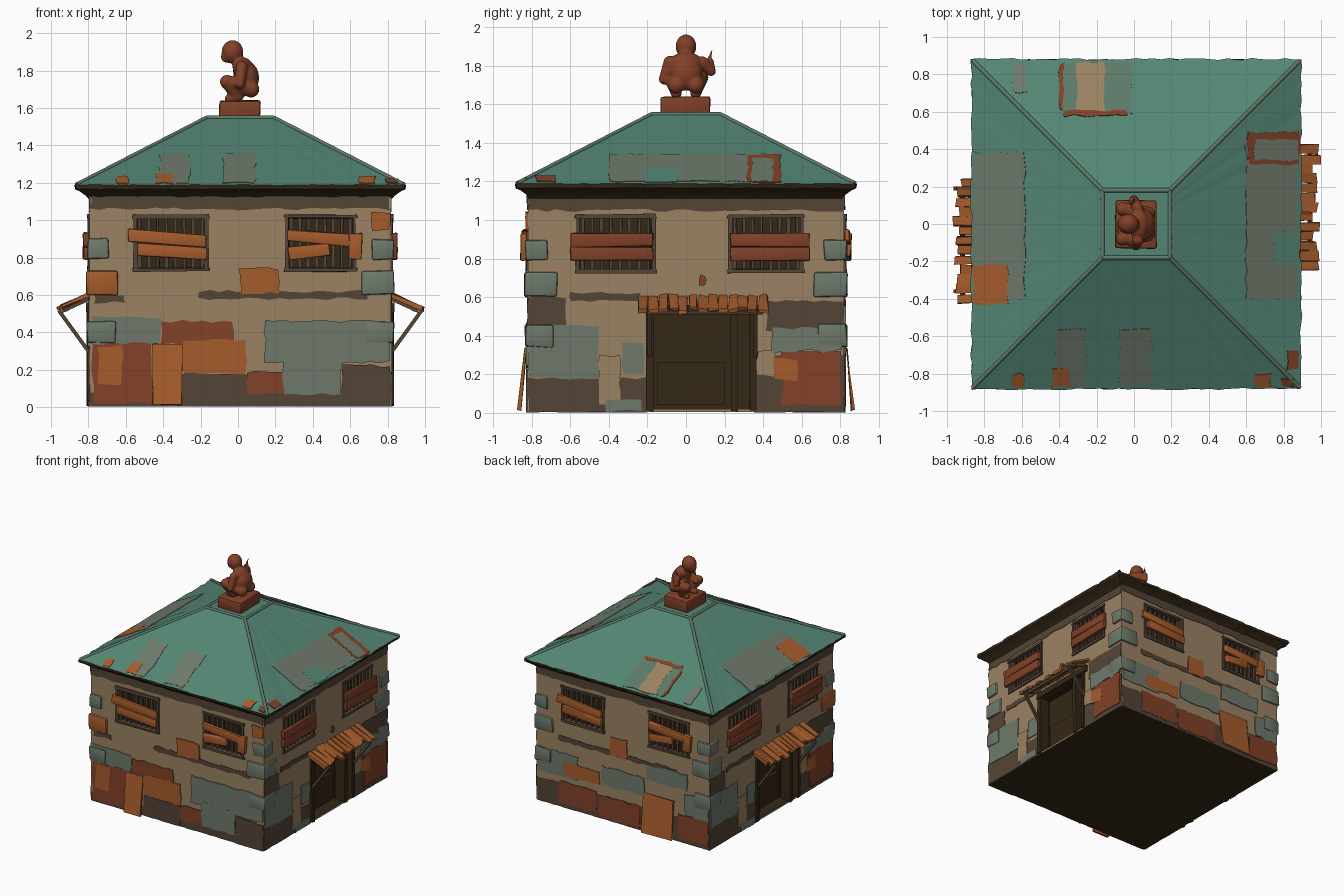
import bpy, bmesh, math, random
from mathutils import Matrix, Vector

random.seed(7)
if "Cube" in bpy.data.objects:
    bpy.data.objects.remove(bpy.data.objects["Cube"])


def linear(c):
    c /= 255
    return c / 12.92 if c < 0.04 else ((c + 0.055) / 1.055) ** 2.4


def material(name, r, g, b):
    m = bpy.data.materials.new(name)
    m.use_nodes = True
    m.diffuse_color = (linear(r), linear(g), linear(b), 1)
    node = m.node_tree.nodes["Principled BSDF"]
    node.inputs["Base Color"].default_value = m.diffuse_color
    node.inputs["Roughness"].default_value = 0.9
    return m


teal = material("roof teal", 84, 134, 116)
ridge_teal = material("ridge teal", 92, 122, 104)
tan = material("plaster tan", 154, 130, 99)
orange = material("rust orange", 166, 92, 44)
rust = material("dark rust", 130, 65, 40)
grey = material("weathered grey green", 110, 121, 107)
brown = material("mud brown", 84, 68, 54)
dark = material("shadow brown", 52, 40, 22)

HALF_X, HALF_Y, EAVE, PEAK = 0.805, 0.82, 1.19, 1.55
CENTRE = Matrix.Translation((0.012, 0, 0))
TILT = math.atan2(0.70, PEAK - EAVE)
SIDES = ["front", "right", "back", "left"]


def wall_frame(k):
    """Local x runs along the wall, y goes inward, z up."""
    depth = HALF_X if k % 2 else HALF_Y
    return CENTRE @ Matrix.Rotation(k * math.pi / 2, 4, "Z") @ Matrix.Translation((0, -depth, 0))


def roof_frame(k):
    """Local x runs along the eave, z up the slope."""
    return (CENTRE @ Matrix.Rotation(k * math.pi / 2, 4, "Z")
            @ Matrix.Translation((0, -0.88, EAVE)) @ Matrix.Rotation(-TILT, 4, "X"))


def finish(name, bm, *mats, smooth=None):
    bmesh.ops.recalc_face_normals(bm, faces=bm.faces)
    mesh = bpy.data.meshes.new(name)
    bm.to_mesh(mesh)
    bm.free()
    obj = bpy.data.objects.new(name, mesh)
    bpy.context.collection.objects.link(obj)
    for m in mats:
        mesh.materials.append(m)
    if smooth:
        bpy.context.view_layer.objects.active = obj
        bpy.ops.object.select_all(action="DESELECT")
        obj.select_set(True)
        bpy.ops.object.shade_smooth_by_angle(angle=math.radians(smooth))
    return obj


def add_box(bm, frame, u, y, z, roll=0, jitter=0):
    """Box from (low, high) ranges, rolled about its own centre in the wall plane."""
    mid = Vector([sum(r) / 2 for r in (u, y, z)])
    size = [r[1] - r[0] for r in (u, y, z)]
    mat = frame @ Matrix.Translation(mid) @ Matrix.Rotation(roll, 4, "Y") @ Matrix.Diagonal((*size, 1))
    verts = bmesh.ops.create_cube(bm, size=1, matrix=mat)["verts"]
    for v in verts:
        v.co += Vector([random.uniform(-jitter, jitter) for _ in range(3)])
    return verts


def bevel_all(bm, width):
    bmesh.ops.bevel(bm, geom=bm.edges[:], offset=width, segments=2, affect="EDGES", profile=0.5)


def plate(name, frame, mat, rect, layer):
    """Thin ragged patch lying on a wall or a roof slope."""
    u0, u1, z0, z1 = [n / 100 for n in rect]
    corners = [Vector(c) for c in ((u0, z0), (u1, z0), (u1, z1), (u0, z1))]
    bm = bmesh.new()
    verts = []
    for a, b in zip(corners, corners[1:] + corners[:1]):
        n = max(2, int((b - a).length / 0.05))
        for i in range(n):
            p = a.lerp(b, i / n) + Vector((random.uniform(-1, 1), random.uniform(-1, 1))) * 0.008
            verts.append(bm.verts.new(frame @ Vector((p.x, 0.004, max(p.y, 0.003)))))
    face = bm.faces.new(verts)
    out = frame.to_3x3() @ Vector((0, -0.007 - 0.0006 * layer, 0))
    top = bmesh.ops.extrude_face_region(bm, geom=[face])["geom"]
    bmesh.ops.translate(bm, vec=out, verts=[v for v in top if isinstance(v, bmesh.types.BMVert)])
    finish(name, bm, mat)


# Openings in each wall: along-wall range, height range, depth
WINDOWS = {0: [(-0.56, -0.18), (0.25, 0.61)], 1: [(-0.56, -0.17), (0.23, 0.60)]}
DOOR = (-0.19, 0.35)

# Walls with recessed windows and doors
bm = bmesh.new()
add_box(bm, CENTRE, (-HALF_X, HALF_X), (-HALF_Y, HALF_Y), (0.004, 1.15))
walls = finish("walls", bm, tan, dark)
bm = bmesh.new()
for k in range(4):
    for u in WINDOWS[k % 2]:
        add_box(bm, wall_frame(k), u, (-0.1, 0.06), (0.74, 1.02))
    if k % 2:
        add_box(bm, wall_frame(k), DOOR, (-0.1, 0.10), (0.02, 0.52))
cutter = finish("opening_cutter", bm, dark)
cutter.hide_render = True
mod = walls.modifiers.new("openings", "BOOLEAN")
mod.object, mod.operation, mod.solver = cutter, "DIFFERENCE", "EXACT"
bpy.context.view_layer.objects.active = walls
bpy.ops.object.modifier_apply(modifier=mod.name)
bpy.data.objects.remove(cutter)
for p in walls.data.polygons:
    c = p.center - CENTRE.translation
    inside = abs(c.x) < HALF_X - 0.005 and abs(c.y) < HALF_Y - 0.005
    p.material_index = int(inside)

# Wall patches, in hundredths: along the wall low, high, height low, high
FRONT = [
    (brown, -80, 80, 0, 8), (brown, -80, 80, 106, 113), (brown, -22, 68, 58, 62),
    (brown, -78, -62, 56, 60), (grey, -79, -43, 33, 48), (rust, -42, -4, 34, 46),
    (rust, -79, -47, 2, 34), (orange, -76, -63, 12, 33), (orange, -31, 3, 18, 36),
    (brown, -31, 3, 1, 18), (rust, 3, 25, 7, 19), (grey, 13, 80, 24, 46),
    (grey, 23, 54, 7, 27), (brown, 54, 80, 0, 22), (orange, 0, 21, 61, 74),
    (orange, 70, 80, 94, 104)]
BACK = [
    (brown, -80, 80, 0, 20), (brown, -80, 80, 106, 113), (brown, -60, 50, 56, 60),
    (grey, -79, -42, 26, 46), (orange, -55, -22, 28, 39), (rust, -60, -25, 4, 22),
    (rust, -22, 16, 2, 20), (grey, -20, 20, 30, 45), (orange, -12, 4, 56, 72),
    (grey, 22, 60, 45, 58), (rust, 52, 80, 4, 24), (grey, 58, 80, 24, 42)]
FLANK = [
    (brown, -82, -20, 0, 18), (brown, 36, 82, 0, 30), (brown, -82, 82, 105, 113),
    (brown, -82, -62, 44, 60), (brown, -60, -24, 58, 62), (brown, 42, 82, 42, 58),
    (grey, -81, -45, 18, 45), (grey, -33, -22, 20, 36), (tan, -45, -34, 5, 30),
    (grey, -42, -23, 1, 7), (tan, 37, 46, 19, 32), (rust, 50, 80, 4, 32),
    (orange, 46, 58, 17, 28), (grey, 45, 81, 32, 44), (rust, 7, 10, 66, 71)]
for k, patches in enumerate([FRONT, FLANK, BACK, FLANK]):
    for i, (mat, *rect) in enumerate(patches):
        plate(SIDES[k] + "_wall_patch", wall_frame(k), mat, rect, i)

# Corner stones wrapping both faces
for sx in (-1, 1):
    for sy in (-1, 1):
        for low, high, width in ((0.60, 0.73, 0.17), (0.79, 0.90, 0.12), (0.34, 0.46, 0.15)):
            bm = bmesh.new()
            x, y = sx * (HALF_X + 0.015), sy * (HALF_Y + 0.015)
            add_box(bm, CENTRE, sorted((x, x - sx * width)), sorted((y, y - sy * width)), (low, high), jitter=0.006)
            bevel_all(bm, 0.012)
            odd = (sx, sy) == (-1, -1) and low == 0.60
            finish("corner_stone", bm, orange if odd else grey, smooth=40)

# Window frames, bars and nailed boards
for k in range(4):
    frame = wall_frame(k)
    bars, boards = bmesh.new(), bmesh.new()
    for n, (a, b) in enumerate(WINDOWS[k % 2]):
        for i in range(8):
            u = a + (b - a) * (i + 0.5) / 8
            add_box(bars, frame, (u - 0.008, u + 0.008), (0.01, 0.03), (0.74, 1.02), jitter=0.003)
        for z in (0.735, 1.02):
            add_box(bars, frame, (a - 0.015, b + 0.015), (-0.012, 0.03), (z - 0.01, z + 0.01), jitter=0.004)
        for u in (a, b):
            add_box(bars, frame, (u - 0.01, u + 0.01), (-0.010, 0.03), (0.73, 1.03), jitter=0.004)
        shift = 0.04 if n else -0.04
        if k % 2:
            for z in (0.79, 0.862):
                add_box(boards, frame, (a + shift * (n == 0), b + shift * n), (-0.035, -0.005), (z, z + 0.07), random.uniform(-0.02, 0.02), 0.004)
        else:
            add_box(boards, frame, (a + shift * (n == 0), b + shift * n), (-0.03, -0.005), (0.87, 0.935), 0.08, 0.005)
            add_box(boards, frame, (a + 0.01, b - 0.13 * n), (-0.035, -0.01), (0.80, 0.865), -0.10 if n else 0.05, 0.005)
            if n:
                add_box(boards, frame, (b - 0.03, b + 0.04), (-0.038, -0.008), (0.79, 0.93), 0.05, 0.004)
    bevel_all(boards, 0.006)
    finish(SIDES[k] + "_window_bars", bars, brown)
    finish(SIDES[k] + "_window_boards", boards, rust if k % 2 else orange, smooth=40)

# Doors with posts, and plank awnings held by struts
for k in (1, 3):
    frame = wall_frame(k)
    bm = bmesh.new()
    add_box(bm, frame, (-0.15, 0.20), (0.07, 0.11), (0.04, 0.26))
    for u in (DOOR[0], 0.25, DOOR[1]):
        add_box(bm, frame, (u - 0.018, u + 0.018), (-0.015, 0.08), (0.01, 0.53), jitter=0.004)
    add_box(bm, frame, (-0.21, 0.40), (-0.02, 0.06), (0.51, 0.56))
    finish(SIDES[k] + "_door_frame", bm, dark)
    pitch = frame @ Matrix.Translation((0, 0, 0.60)) @ Matrix.Rotation(math.radians(24), 4, "X")
    bm = bmesh.new()
    count = 13
    for i in range(count):
        u = -0.22 + 0.62 * i / (count - 1)
        add_box(bm, pitch, (u - 0.024, u + 0.022), (-random.uniform(0.14, 0.195), 0.02), (-0.008, 0.010), jitter=0.007)
    finish(SIDES[k] + "_awning_planks", bm, orange)
    bm = bmesh.new()
    add_box(bm, pitch, (-0.20, 0.40), (-0.155, -0.135), (-0.03, -0.008))
    brace = frame @ Matrix.Translation((0, 0, 0.29)) @ Matrix.Rotation(math.radians(36), 4, "X")
    for u in (-0.19, 0.36):
        add_box(bm, brace, (u - 0.01, u + 0.01), (-0.01, 0.01), (0, 0.28))
        add_box(bm, pitch, (u - 0.01, u + 0.01), (-0.17, 0.01), (-0.028, -0.008))
    finish(SIDES[k] + "_awning_struts", bm, brown)

# Sheets leaning on the front and back walls
for k, a, b in ((0, -0.47, -0.31), (2, 0.20, 0.48)):
    lean = wall_frame(k) @ Matrix.Translation((0, -0.045, 0.01)) @ Matrix.Rotation(-0.10, 4, "X")
    bm = bmesh.new()
    add_box(bm, lean, (a, b), (-0.006, 0.006), (0, 0.33), jitter=0.006)
    finish(SIDES[k] + "_leaning_sheet", bm, orange)

# Hipped roof with cornice and ragged eaves, lofted from square rings
bm = bmesh.new()
RINGS = [(0.80, 1.10), (0.825, 1.13), (0.86, 1.155), (0.878, 1.168), (0.882, EAVE), (0.18, PEAK)]
STEPS = 40
loops = []
for r, (half, z) in enumerate(RINGS):
    ring = []
    for k in range(4):
        for i in range(STEPS):
            wobble = random.uniform(-0.006, 0.006) if r in (3, 4) else 0
            p = Vector((-half + 2 * half * i / STEPS, -half - wobble, z - abs(wobble) * 0.6))
            ring.append(bm.verts.new(CENTRE @ Matrix.Rotation(k * math.pi / 2, 4, "Z") @ p))
    loops.append(ring)
for r, (low, up) in enumerate(zip(loops, loops[1:])):
    for i in range(len(low)):
        j = (i + 1) % len(low)
        bm.faces.new((low[i], low[j], up[j], up[i])).material_index = 0 if r == 4 else 1
bm.faces.new(loops[-1])
bm.faces.new(loops[0]).material_index = 1
finish("hipped_roof", bm, teal, dark, smooth=20)

# Ridge rolls along the hips and around the flat top
curve = bpy.data.curves.new("ridge_rolls", "CURVE")
curve.dimensions, curve.bevel_depth, curve.bevel_resolution = "3D", 0.012, 2
tops = [CENTRE @ Vector((sx * 0.18, sy * 0.18, PEAK - 0.003)) for sx, sy in ((-1, -1), (1, -1), (1, 1), (-1, 1))]
for i, top in enumerate(tops):
    low = CENTRE @ Vector((math.copysign(0.875, top.x), math.copysign(0.875, top.y), EAVE))
    for end in (low, tops[i - 1]):
        s = curve.splines.new("POLY")
        s.points.add(1)
        for point, co in zip(s.points, (top, end)):
            point.co = (*co, 1)
curve.materials.append(ridge_teal)
bpy.context.collection.objects.link(bpy.data.objects.new("ridge_rolls", curve))

# Roof patches, in hundredths: along the eave, then up the slope
ROOF = [
    [(grey, -43, -27, 2, 36), (grey, -9, 8, 2, 36), (orange, -45, -36, 1, 12),
     (orange, -66, -60, 1, 9), (orange, 64, 72, 1, 9), (rust, 78, 84, 1, 6)],
    [(grey, -40, 46, 2, 33), (teal, -22, -4, 1, 16), (rust, 32, 49, 1, 32), (grey, 34, 45, 2, 28),
     (rust, -78, -68, 1, 8)],
    [(ridge_teal, 2, 40, 2, 33), (tan, 17, 32, 2, 33), (rust, 5, 38, 31, 34), (grey, 59, 66, 2, 20),
     (rust, 39, 41, 3, 30)],
    [(grey, -38, 40, 1, 32), (orange, 22, 43, 1, 22)]]
for k, patches in enumerate(ROOF):
    for i, (mat, *rect) in enumerate(patches):
        plate(SIDES[k] + "_roof_patch", roof_frame(k), mat, rect, i)

# Pedestal
bm = bmesh.new()
add_box(bm, Matrix(), (-0.10, 0.12), (-0.13, 0.125), (PEAK - 0.01, 1.64), jitter=0.004)
bevel_all(bm, 0.012)
finish("statue_pedestal", bm, rust, smooth=40)

# Crouching statue, blended from ellipsoids and tapering limbs
bm = bmesh.new()


def blob(centre, radii):
    mat = Matrix.Translation(centre) @ Matrix.Diagonal((*radii, 1))
    bmesh.ops.create_icosphere(bm, subdivisions=3, radius=1, matrix=mat)


def limb(points, start, end):
    spans = list(zip(points, points[1:]))
    for n, (a, b) in enumerate(spans):
        for i in range(7):
            r = start + (end - start) * (n + i / 6) / len(spans)
            blob(Vector(a).lerp(Vector(b), i / 6), (r, r, r))


blob((0.045, 0, 1.76), (0.068, 0.085, 0.09))
blob((0.025, 0, 1.82), (0.055, 0.085, 0.05))
blob((-0.03, 0, 1.90), (0.058, 0.054, 0.063))
blob((-0.06, 0, 1.875), (0.032, 0.03, 0.035))
for s in (-1, 1):
    limb([(0.07, s * 0.05, 1.70), (-0.06, s * 0.08, 1.74), (0.0, s * 0.05, 1.66), (-0.05, s * 0.055, 1.65)], 0.045, 0.022)
limb([(0.02, -0.085, 1.82), (0.01, -0.115, 1.73), (-0.07, -0.03, 1.75)], 0.032, 0.022)
limb([(0.02, 0.085, 1.82), (0.0, 0.13, 1.77), (-0.01, 0.125, 1.82)], 0.030, 0.020)
limb([(-0.01, 0.11, 1.80), (0.0, 0.135, 1.88)], 0.016, 0.006)
statue = finish("crouching_statue", bm, rust)
remesh = statue.modifiers.new("blend", "REMESH")
remesh.mode, remesh.voxel_size, remesh.use_smooth_shade = "VOXEL", 0.008, True
statue.modifiers.new("soften", "SMOOTH").iterations = 3
